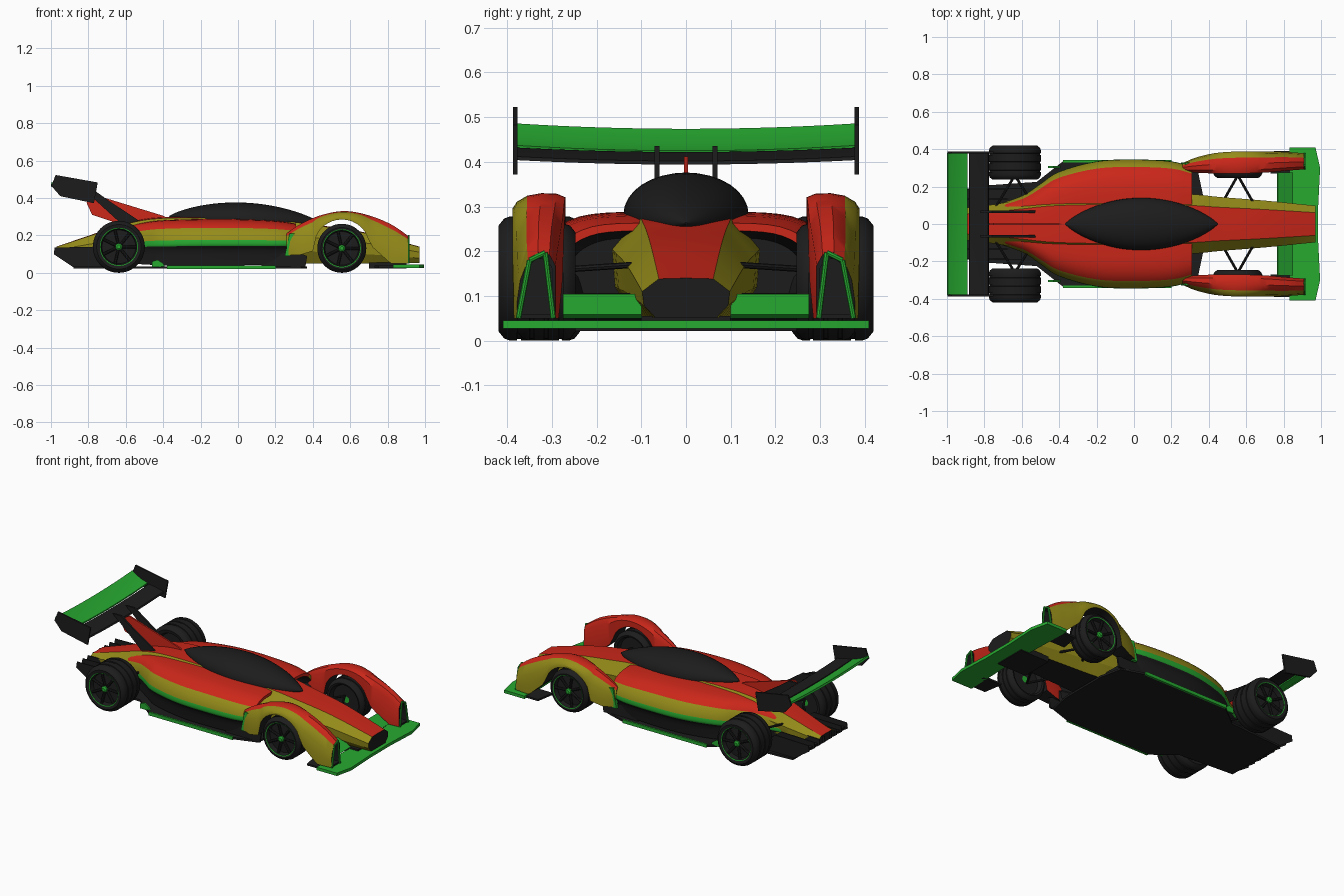
import bpy, bmesh, math
from mathutils import Vector

if "Cube" in bpy.data.objects:
    bpy.data.objects.remove(bpy.data.objects["Cube"])


def material(name, rgb):
    m = bpy.data.materials.new(name)
    m.diffuse_color = (*rgb, 1)
    m.use_nodes = True
    m.node_tree.nodes["Principled BSDF"].inputs["Base Color"].default_value = m.diffuse_color
    return m


RED = material("red", (0.6, 0.02, 0.01))
OLIVE = material("olive", (0.3, 0.26, 0.01))
GREEN = material("green", (0.02, 0.4, 0.03))
BLACK = material("black", (0.012, 0.012, 0.012))


def finish(name, bm, mats, mirror=False, angle=32):
    bmesh.ops.recalc_face_normals(bm, faces=bm.faces)
    me = bpy.data.meshes.new(name)
    bm.to_mesh(me)
    bm.free()
    for m in mats:
        me.materials.append(m)
    ob = bpy.data.objects.new(name, me)
    bpy.context.collection.objects.link(ob)
    bpy.ops.object.select_all(action='DESELECT')
    ob.select_set(True)
    bpy.context.view_layer.objects.active = ob
    bpy.ops.object.shade_smooth_by_angle(angle=math.radians(angle))
    if mirror:
        mod = ob.modifiers.new("mirror", 'MIRROR')
        mod.use_axis = (False, True, False)
        mod.use_mirror_merge = False
    return ob


def smooth(pts, n):
    """Catmull-Rom refinement of a list of tuples."""
    out = []
    for i in range(len(pts) - 1):
        p = [Vector(pts[max(0, min(len(pts) - 1, i + k))]) for k in (-1, 0, 1, 2)]
        for s in range(n):
            t = s / n
            out.append(0.5 * (2 * p[1] + (p[2] - p[0]) * t
                              + (2 * p[0] - 5 * p[1] + 4 * p[2] - p[3]) * t * t
                              + (3 * p[1] - p[0] - 3 * p[2] + p[3]) * t ** 3))
    return out + [Vector(pts[-1])]


def skin(name, rings, mats, pick=lambda i, p: 0, cap=0, mirror=False, angle=32):
    """Skin closed rings of points; pick(ring index, face centre) gives the material."""
    bm = bmesh.new()
    vs = [[bm.verts.new(p) for p in r] for r in rings]
    n = len(vs[0])
    for i in range(len(vs) - 1):
        for j in range(n):
            k = (j + 1) % n
            f = bm.faces.new((vs[i][j], vs[i][k], vs[i + 1][k], vs[i + 1][j]))
            f.material_index = pick(i, j)
    for r in (vs[0], vs[-1]):
        bm.faces.new(r).material_index = cap
    return finish(name, bm, mats, mirror, angle)


def symmetric_ring(st, half):
    x, w, zb, zt = st
    full = list(half) + [(-a, b) for a, b in reversed(half[1:])]
    return [(x, a * w, zb + b * (zt - zb)) for a, b in full]


def prism(name, pts, axis, a, b, mat, mirror=False):
    """Plate: outline in (x,z) extruded along y, or in (x,y) along z."""
    put = (lambda p, h: (p[0], h, p[1])) if axis == 'y' else (lambda p, h: (p[0], p[1], h))
    return skin(name, [[put(p, h) for p in pts] for h in (a, b)], [mat], mirror=mirror)


def rods(name, pairs, r, mat, mirror=True, seg=8):
    bm = bmesh.new()
    for a, b in pairs:
        a, b = Vector(a), Vector(b)
        q = (b - a).to_track_quat('Z', 'Y').to_matrix().to_4x4()
        q.translation = (a + b) / 2
        bmesh.ops.create_cone(bm, cap_ends=True, segments=seg, radius1=r, radius2=r,
                              depth=(b - a).length, matrix=q)
    return finish(name, bm, [mat], mirror)


# Central tub running from tail to nose
tub = [(0, 1), (.62, .98), (1, .66), (.96, .3), (.7, 0)]
stations = smooth([(-.97, .08, .09, .14), (-.78, .10, .06, .205), (-.6, .13, .05, .265), (-.4, .16, .05, .297),
                   (0, .17, .05, .295), (.3, .16, .05, .275), (.45, .145, .05, .253),
                   (.7, .125, .05, .212), (.97, .098, .052, .14)], 4)
skin("nose_and_tub", [symmetric_ring(s, tub) for s in stations], [RED, OLIVE, BLACK],
     lambda i, j: 0 if j in (0, 8) else 2 if j == 4 else 1, cap=2, angle=25)

# Side pods with recessed front inlets
pod = [tuple(p) for p in smooth([(0, 1), (.5, 1), (.76, .93), (.93, .74), (1, .47), (.93, .33), (.88, 0)], 3)]
stations = smooth([(-.78, .09, .06, .19), (-.6, .15, .05, .245), (-.5, .215, .045, .268), (-.4, .28, .04, .28),
                   (-.2, .335, .04, .286), (0, .345, .04, .286), (.2, .335, .045, .277), (.31, .305, .06, .262)], 4)
stations += [(.31, .285, .085, .245), (.2, .26, .1, .23)]
last, half_n = len(stations) - 3, len(pod)


def pod_colour(i, j):
    d = min(j, 2 * half_n - 2 - j)
    return 2 if i > last else 0 if d < 8 else 1 if d < 11 else 3 if d < 13 else 2


skin("side_pods", [symmetric_ring(s, pod) for s in stations], [RED, OLIVE, BLACK, GREEN], pod_colour, cap=2)

# Canopy
rings = []
for i in range(25):
    u = -.995 + 1.99 * i / 24
    r = (1 - u * u) ** .85
    rings.append([(.04 + .41 * u, .14 * r * math.cos(t), .283 - .02 * u + .092 * r * math.sin(t))
                  for t in (k * math.tau / 32 for k in range(32))])
skin("canopy", rings, [BLACK])

# Front fenders arching over the wheels
fender = [(0, 0), (0, .8), (.16, .97), (.45, 1), (.72, .88), (.92, .58), (1, .25), (1, 0)]
line = smooth([(.26, .21, .285, .325), (.33, .258, .275, .355), (.44, .307, .27, .38), (.57, .33, .27, .388),
               (.7, .307, .275, .388), (.82, .258, .285, .385), (.91, .197, .292, .378)], 6)
rings = []
for x, zt, yi, yo in line:
    d = x - .555
    if abs(d) < .15:
        zb = .135 + math.sqrt(.15 ** 2 - d * d)
    elif d < 0:
        zb = .095 + .3 * max(0, x - .33)
    else:
        zb = max(.05, .15 - .9 * (x - .705))
    zb = min(zb, zt - .03)
    rings.append([(x, yi + a * (yo - yi), zb + b * (zt - zb)) for a, b in fender])
c = Vector((.91, .335, .11))
rings.append([c + (Vector(p) - c) * .85 for p in rings[-1]])
rings.append([Vector(p) - Vector((.06, 0, 0)) for p in rings[-1]])
skin("front_fenders", rings, [RED, OLIVE, BLACK],
     lambda i, j: 2 if i >= len(line) - 1 or j == 7 else 0 if j < 4 else 1, cap=2, mirror=True)
frame = [(.912, .375, .05), (.912, .35, .18), (.912, .315, .197), (.912, .297, .05)]
rods("fender_inlet_trim", list(zip(frame, frame[1:])), .006, GREEN)
prism("fender_strut", [(.25, .09), (.28, .09), (.315, .21), (.275, .21)], 'y', .31, .33, GREEN, True)


# Wheels
def wheel(name, x, R, y0, y1):
    prof = [(.02, y0 + .03), (.09, y0 + .03), (.1, y0 + .004), (R - .02, y0), (R - .005, y0 + .012), (R, y0 + .025)]
    for k in (1, 2, 3):
        g = y0 + (y1 - y0) * k / 4
        prof += [(R, g - .005), (R - .004, g - .004), (R - .004, g + .004), (R, g + .005)]
    prof += [(R, y1 - .025), (R - .005, y1 - .012), (R - .02, y1), (.102, y1 - .002), (.097, y1 - .004),
             (.09, y1 - .03), (.018, y1 - .025), (.018, y1 - .006), (.01, y1)]
    n = len(prof)
    rings = [[(x + r * math.cos(t), y, R + r * math.sin(t)) for t in (k * math.tau / 48 for k in range(48))]
             for r, y in prof]
    skin(name, rings, [BLACK, GREEN], lambda i, j: int(i == n - 6 or i >= n - 3), cap=1, mirror=True)
    rods(name + "_spokes", [((x + .015 * math.cos(t), y1 - .022, R + .015 * math.sin(t)),
                             (x + .094 * math.cos(t), y1 - .014, R + .094 * math.sin(t)))
                            for t in (k * math.tau / 7 for k in range(7))], .008, BLACK)


wheel("front_wheels", .555, .131, .247, .378)
wheel("rear_wheels", -.637, .139, .237, .419)

# Suspension arms
arms = []
for z0, z1 in ((.17, .16), (.1, .1)):
    arms += [((xa, .11, z0), (.555, .26, z1)) for xa in (.47, .64)]
    arms += [((xa, .09, z0), (-.637, .26, z1)) for xa in (-.74, -.53)]
rods("suspension_arms", arms, .007, BLACK)

# Floor, diffuser and side bargeboards
side = [(-.88, .2), (-.52, .225), (-.38, .335), (.2, .335), (.34, .29), (.37, .15)]
prism("floor", side + [(x, -y) for x, y in reversed(side)], 'z', .022, .034, BLACK)
prism("floor_edge", [(-.38, .33), (.2, .33), (.2, .342), (-.38, .342)], 'z', .02, .04, GREEN, True)
prism("diffuser_ramp", [(-.6, .035), (-.97, .1), (-.97, .11), (-.6, .06)], 'y', -.19, .19, BLACK)
for k, y in enumerate((.03, .08, .13, .185)):
    prism(f"diffuser_fin_{k}", [(-.62, .03), (-.88, .03), (-.985, .1), (-.98, .135), (-.75, .14)],
          'y', y, y + .006, BLACK, True)
prism("bargeboard", [(.12, .03), (.36, .03), (.37, .09), (.3, .115), (.15, .09)], 'y', .29, .3, BLACK, True)
prism("floor_winglet", [(-.46, .03), (-.39, .03), (-.4, .05), (-.43, .07), (-.46, .06)], 'y', .3, .31, GREEN, True)

# Front wing
half = [(.84, .1), (.83, .41), (.97, .41), (.995, .3), (.985, .1)]
prism("front_wing", half + [(x, -y) for x, y in reversed(half)], 'z', .027, .045, GREEN)
prism("front_wing_foot", [(.73, .27), (.86, .27), (.86, .39), (.75, .39)], 'z', .027, .038, BLACK, True)
prism("front_wing_underplate", [(.7, -.1), (.9, -.1), (.9, .1), (.7, .1)], 'z', .022, .055, BLACK)
prism("front_wing_flap", [(.765, .095), (.84, .05), (.85, .058), (.77, .104)], 'y', .1, .275, GREEN, True)


# Rear wing: two slightly bowed blades, end plates, struts and fin
def blade(name, pts, mat, bow):
    rows = [[(x, y, z + bow * ((y / .38) ** 2 - 1)) for x, z in pts]
            for y in (-.38 + .76 * k / 16 for k in range(17))]
    skin(name, rows, [mat])


blade("rear_wing_flap", [(-.995, .486), (-.94, .452), (-.89, .437), (-.893, .426), (-.945, .436), (-1, .475)], GREEN, .012)
blade("rear_wing_main", [(-.88, .432), (-.83, .424), (-.78, .412), (-.775, .404), (-.83, .406), (-.882, .422)], BLACK, .01)
prism("rear_wing_end_plates", [(-.975, .523), (-.75, .483), (-.77, .372), (-.95, .41), (-.998, .465)],
      'y', .377, .387, BLACK, True)
prism("rear_wing_struts", [(-.82, .435), (-.76, .435), (-.69, .385), (-.5, .26), (-.6, .24), (-.77, .395)],
      'y', .059, .071, BLACK, True)
prism("engine_fin", [(-.81, .375), (-.78, .31), (-.6, .25), (-.36, .28), (-.4, .305), (-.75, .412)], 'y', -.005, .005, RED)
